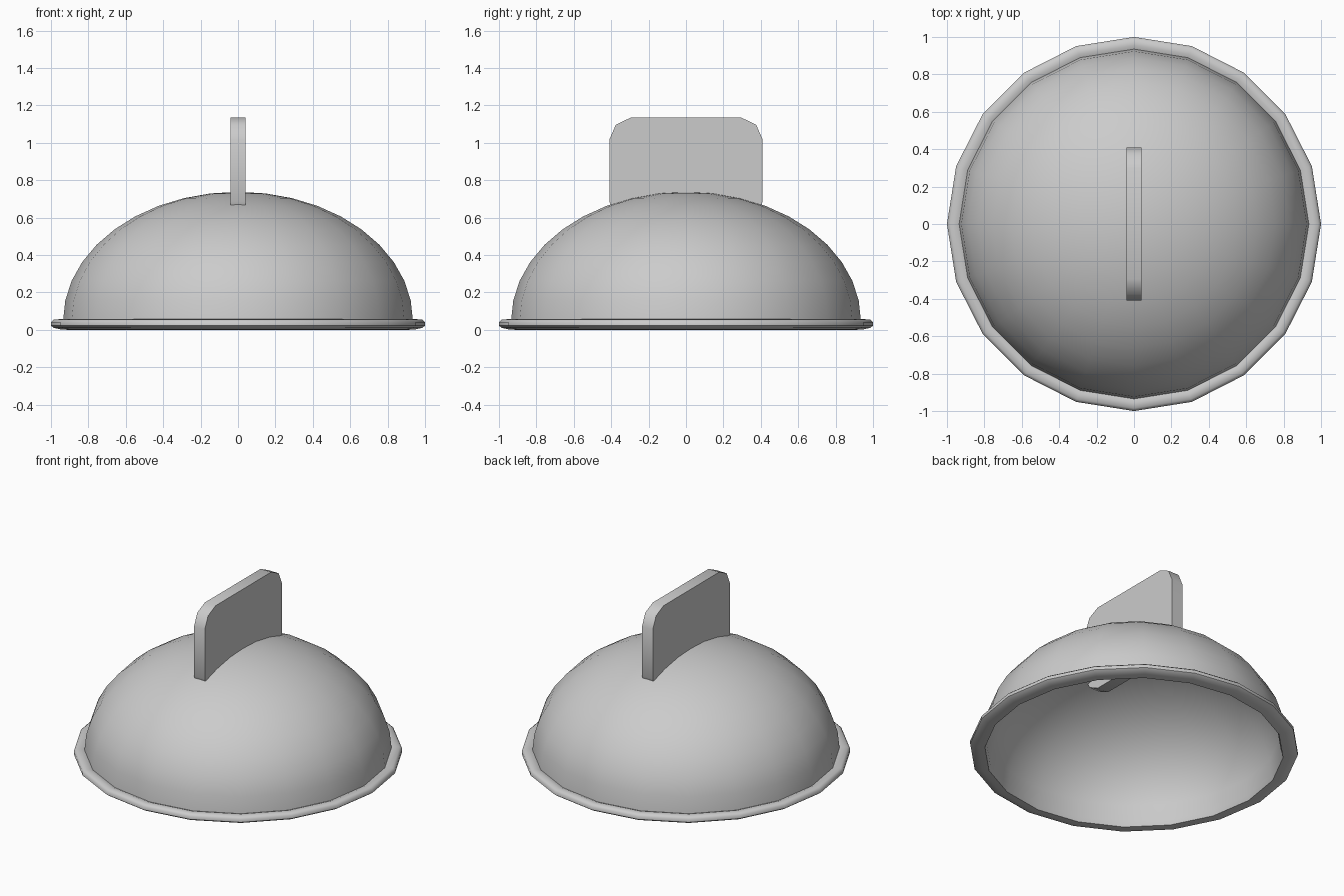
import bpy, bmesh, math

if "Cube" in bpy.data.objects:
    bpy.data.objects.remove(bpy.data.objects["Cube"])

SIDES = 20


def finish(name, bm, angle):
    bmesh.ops.recalc_face_normals(bm, faces=bm.faces)
    mesh = bpy.data.meshes.new(name)
    bm.to_mesh(mesh)
    bm.free()
    ob = bpy.data.objects.new(name, mesh)
    bpy.context.collection.objects.link(ob)
    bpy.ops.object.select_all(action='DESELECT')
    ob.select_set(True)
    bpy.context.view_layer.objects.active = ob
    bpy.ops.object.shade_smooth_by_angle(angle=math.radians(angle))
    return ob


def dome_arc(radius, base, top, steps=10):
    """Quarter ellipse from the crown down to the rim."""
    return [(radius * math.sin(math.pi / 2 * i / steps),
             base + (top - base) * math.cos(math.pi / 2 * i / steps))
            for i in range(steps + 1)]


# Lid: outer dome, rolled rim, then the hollow inside, spun as one profile
outer = dome_arc(0.935, 0.05, 0.738)
rim = [(0.955, 0.057), (0.985, 0.055), (1.0, 0.042), (1.0, 0.022),
       (0.985, 0.011), (0.95, 0.003), (0.91, 0.0)]
inner = dome_arc(0.90, 0.03, 0.705)[::-1]
profile = outer + rim + inner
bm = bmesh.new()
verts = [bm.verts.new((r, 0, z)) for r, z in profile]
edges = [bm.edges.new(pair) for pair in zip(verts, verts[1:])]
bmesh.ops.spin(bm, geom=verts + edges, cent=(0, 0, 0), axis=(0, 0, 1),
               angle=2 * math.pi, steps=SIDES, use_merge=True)
bmesh.ops.remove_doubles(bm, verts=bm.verts, dist=0.0005)
finish("lid_dome", bm, 50)

# Handle: upright plate with rounded corners, its lower edge sunk into the dome
corner = [(0.41, 0.165), (0.375, 0.245), (0.295, 0.283)]
quarter = corner + [(-y, z) for y, z in corner[::-1]]
outline = quarter + [(-y, -z) for y, z in quarter]
bm = bmesh.new()
face = bm.faces.new([bm.verts.new((-0.04, y, 0.852 + z)) for y, z in outline])
ext = bmesh.ops.extrude_face_region(bm, geom=[face])
bmesh.ops.translate(bm, vec=(0.08, 0, 0),
                    verts=[g for g in ext["geom"] if isinstance(g, bmesh.types.BMVert)])
finish("handle_plate", bm, 50)
